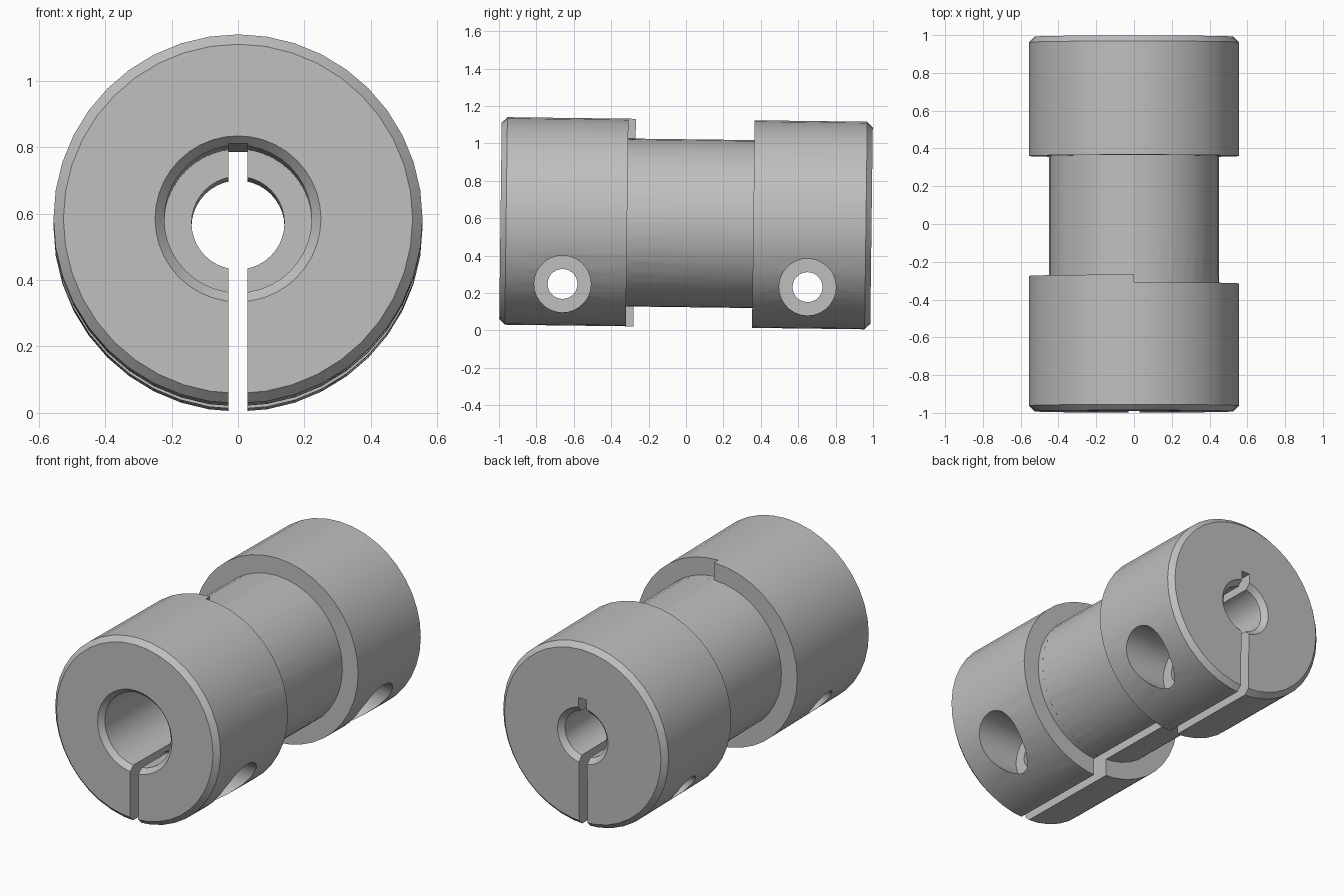
import bpy, bmesh, math
from mathutils import Matrix

if "Cube" in bpy.data.objects:
    bpy.data.objects.remove(bpy.data.objects["Cube"])

R, TUBE, GAP = 0.556, 0.45, 0.028   # collar radius, waist radius, half slot width
END, CH = 0.992, 0.03               # half length, chamfer

metal = bpy.data.materials.new("grey_metal")
metal.use_nodes = True
GREY = (0.52, 0.52, 0.52, 1)
metal.diffuse_color = GREY
metal.node_tree.nodes["Principled BSDF"].inputs["Base Color"].default_value = GREY


def make(name, bm):
    bmesh.ops.recalc_face_normals(bm, faces=bm.faces)
    mesh = bpy.data.meshes.new(name)
    bm.to_mesh(mesh)
    bm.free()
    mesh.materials.append(metal)
    obj = bpy.data.objects.new(name, mesh)
    bpy.context.scene.collection.objects.link(obj)
    return obj


def lathe(name, profile, start=0.0, sweep=math.tau, steps=40):
    """Turn a closed (y, radius) profile about the y axis."""
    bm = bmesh.new()
    full = sweep >= math.tau
    rings = []
    for i in range(steps if full else steps + 1):
        a = start + sweep * i / steps
        rings.append([bm.verts.new((r * math.cos(a), y, r * math.sin(a)))
                      for y, r in profile])
    n = len(profile)
    for i in range(steps):
        p, q = rings[i], rings[(i + 1) % len(rings)]
        for j in range(n):
            k = (j + 1) % n
            bm.faces.new((p[j], p[k], q[k], q[j]))
    if not full:
        bm.faces.new(rings[0])
        bm.faces.new(rings[-1])
    return make(name, bm)


def cross_drill(name, y, z, radius, x0, x1):
    bm = bmesh.new()
    m = Matrix.Translation(((x0 + x1) / 2, y, z)) @ Matrix.Rotation(math.pi / 2, 4, 'Y')
    bmesh.ops.create_cone(bm, cap_ends=True, segments=28, radius1=radius,
                          radius2=radius, depth=x1 - x0, matrix=m)
    return make(name, bm)


# Turned body: two collars, waist and stepped bore
body = lathe("coupling_body", [
    (-END, 0.25), (-END, R - CH), (-END + CH, R), (-0.275, R), (-0.275, TUBE),
    (0.36, TUBE), (0.36, R), (END - CH, R), (END, R - CH),
    (END, 0.17), (END - CH, 0.14), (0.0, 0.14), (0.0, 0.222), (-END + CH, 0.222)])

# Shallow step on one half of the front collar
cutters = [lathe("collar_step_cutter",
                 [(-0.315, TUBE - 0.0005), (-0.315, 0.7), (-0.274, 0.7), (-0.274, TUBE - 0.0005)],
                 -math.pi / 2, math.pi)]

# Clamping slot below the bore and keyway above it
bm = bmesh.new()
bmesh.ops.create_cube(bm, size=1, matrix=Matrix.Translation((0, 0, -0.2365))
                      @ Matrix.Diagonal((2 * GAP, 2.4, 0.927, 1)))
cutters.append(make("slot_cutter", bm))

# Clamp screw holes, counterbored on the left side
for y in (-0.656, 0.654):
    cutters.append(cross_drill("screw_hole_cutter", y, -0.332, 0.08, -0.8, 0.8))
    cutters.append(cross_drill("counterbore_cutter", y, -0.332, 0.152, 0.2, 0.9))

bpy.context.view_layer.objects.active = body
for c in cutters:
    mod = body.modifiers.new("cut", 'BOOLEAN')
    mod.operation, mod.solver, mod.object = 'DIFFERENCE', 'EXACT', c
    bpy.ops.object.modifier_apply(modifier=mod.name)
    bpy.data.objects.remove(c)

# Slight lean of the whole part, resting on the ground
body.location.z = 0.572
body.rotation_euler.x = -0.0127
for o in bpy.context.selected_objects:
    o.select_set(False)
body.select_set(True)
bpy.ops.object.shade_smooth_by_angle()
